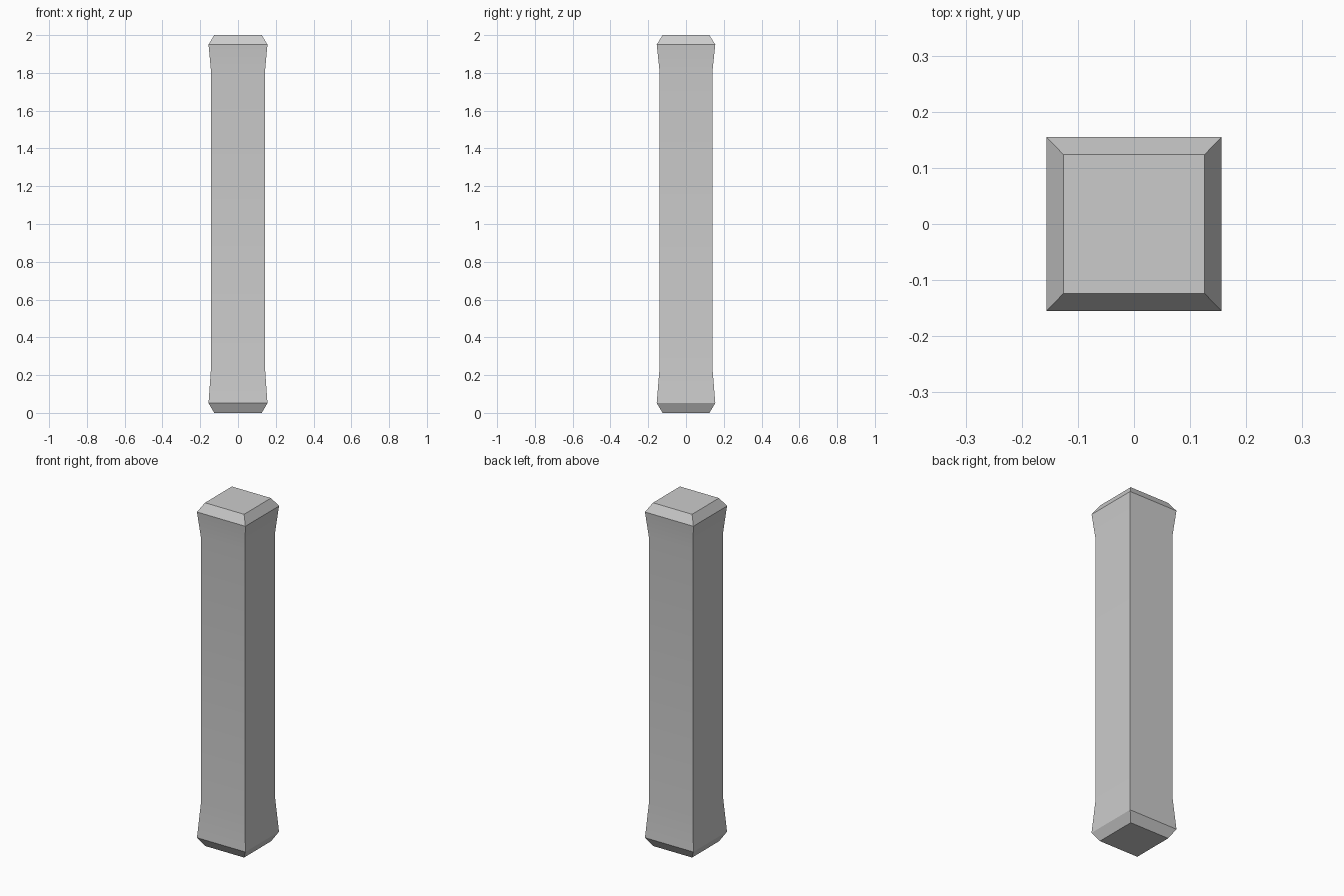
import bpy, bmesh, math

if "Cube" in bpy.data.objects:
    bpy.data.objects.remove(bpy.data.objects["Cube"])

# Square post profile from the ground up: (half width x, half depth y, height)
RINGS = [
    (0.126, 0.124, 0.0),    # underside
    (0.156, 0.155, 0.052),  # foot chamfer
    (0.142, 0.139, 0.25),   # foot flare ends
    (0.142, 0.139, 1.80),   # head flare starts
    (0.156, 0.155, 1.95),   # head chamfer
    (0.126, 0.124, 2.0),    # top
]
CORNERS = [(-1, -1), (1, -1), (1, 1), (-1, 1)]

# Loft the square sections and cap both ends
bm = bmesh.new()
loops = [[bm.verts.new((sx * x, sy * y, z)) for sx, sy in CORNERS] for x, y, z in RINGS]
for low, high in zip(loops, loops[1:]):
    for i in range(4):
        j = (i + 1) % 4
        bm.faces.new((low[i], low[j], high[j], high[i]))
bm.faces.new(loops[0][::-1])
bm.faces.new(loops[-1])

mesh = bpy.data.meshes.new("post")
bm.to_mesh(mesh)
bm.free()
post = bpy.data.objects.new("post", mesh)
bpy.context.collection.objects.link(post)

# Soft flares, sharp corners and chamfers
bpy.context.view_layer.objects.active = post
post.select_set(True)
bpy.ops.object.shade_smooth_by_angle(angle=math.radians(30))
